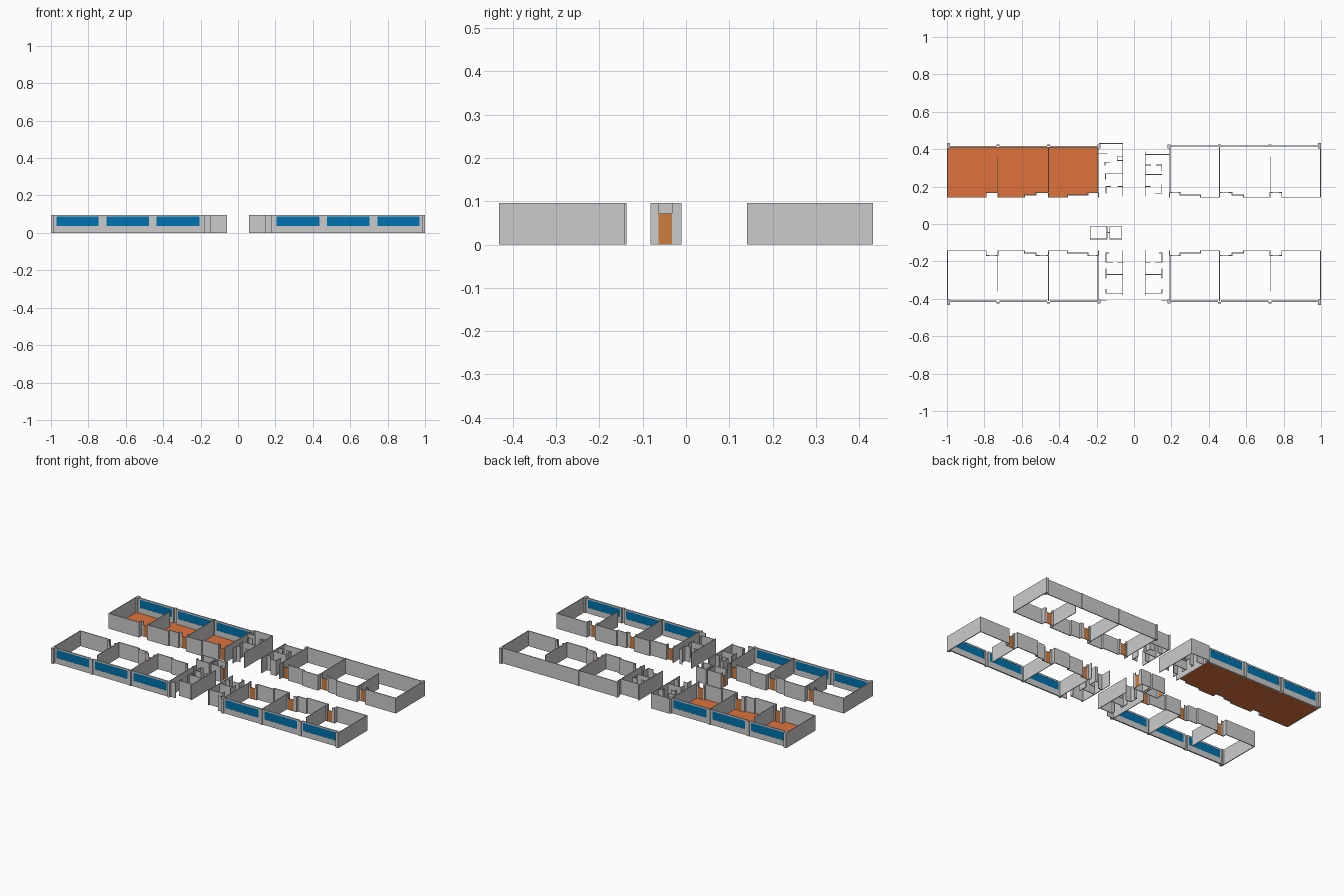
import bpy, bmesh
from mathutils import Vector, Matrix

H, T = 0.096, 0.005          # wall height and thickness


def material(name, color):
    m = bpy.data.materials.new(name)
    m.diffuse_color = color
    return m


BLUE = material("glass_blue", (0.0, 0.17, 0.42, 1))
ORANGE = material("floor_orange", (0.74, 0.17, 0.045, 1))
WOOD = material("door_orange", (0.62, 0.2, 0.05, 1))


def finish(bm, name, mat=None):
    bmesh.ops.recalc_face_normals(bm, faces=bm.faces)
    me = bpy.data.meshes.new(name)
    bm.to_mesh(me)
    bm.free()
    ob = bpy.data.objects.new(name, me)
    bpy.context.collection.objects.link(ob)
    if mat:
        me.materials.append(mat)
    return ob


def add_box(bm, x0, x1, y0, y1, z0=0.0, z1=H):
    c = Vector(((x0 + x1) / 2, (y0 + y1) / 2, (z0 + z1) / 2))
    s = (abs(x1 - x0), abs(y1 - y0), abs(z1 - z0), 1)
    bmesh.ops.create_cube(bm, size=1, matrix=Matrix.Translation(c) @ Matrix.Diagonal(s))


def boxes(name, items, sx=1, sy=1, mat=None):
    bm = bmesh.new()
    for b in items:
        add_box(bm, b[0] * sx, b[1] * sx, b[2] * sy, b[3] * sy, *b[4:])
    return finish(bm, name, mat)


def walls(name, paths, sx=1, sy=1, t=T):
    """Thin upright walls along axis-aligned polylines."""
    h = t / 2
    items = []
    for p in paths:
        for (xa, ya), (xb, yb) in zip(p, p[1:]):
            items.append((min(xa, xb) - h, max(xa, xb) + h,
                          min(ya, yb) - h, max(ya, yb) + h))
    return boxes(name, items, sx, sy)


# Door openings at the back of each alcove
DOORS = [(0.2, 0.24), (0.466, 0.508), (0.738, 0.778)]
# Corridor wall of one wing, stepping in at the alcoves
CORRIDOR = [
    [(0.19, 0.143), (0.19, 0.168), (0.2, 0.168)],
    [(0.24, 0.168), (0.245, 0.168), (0.245, 0.155), (0.355, 0.155), (0.355, 0.143),
     (0.457, 0.143), (0.457, 0.168), (0.466, 0.168)],
    [(0.508, 0.168), (0.525, 0.168), (0.525, 0.155), (0.585, 0.155), (0.585, 0.143),
     (0.728, 0.143), (0.728, 0.168), (0.738, 0.168)],
    [(0.778, 0.168), (0.79, 0.168), (0.79, 0.143), (0.9975, 0.143), (0.9975, 0.42)],
]
PARTITIONS = [[(0.192, 0.168), (0.192, 0.412)], [(0.457, 0.168), (0.457, 0.41)],
              [(0.728, 0.168), (0.728, 0.36)]]
BAYS = [(0.195, 0.45), (0.465, 0.718), (0.735, 0.985)]
PILLARS = [(0.983, 1.0, 0.405, 0.432), (0.18, 0.195, 0.405, 0.425),
           (0.45, 0.465, 0.418, 0.424), (0.718, 0.735, 0.418, 0.424)]


def wing(tag, sx, sy, windows):
    walls(tag + "_corridor_wall", CORRIDOR, sx, sy)
    walls(tag + "_partitions", PARTITIONS, sx, sy, 0.004)
    boxes(tag + "_pillars", PILLARS, sx, sy)
    boxes(tag + "_doors", [(a, b, 0.1665, 0.1695, 0, 0.072) for a, b in DOORS], sx, sy, WOOD)
    if not windows:
        boxes(tag + "_outer_wall", [(0.195, 0.985, 0.415, 0.42)], sx, sy)
        return
    frame, panes = [], []
    for a, b in BAYS:
        l, r = a + 0.011, b - 0.014
        frame += [(a, b, 0.41, 0.418, 0, 0.036), (a, b, 0.41, 0.418, 0.087, H),
                  (a, l, 0.41, 0.418, 0.036, 0.087), (r, b, 0.41, 0.418, 0.036, 0.087)]
        panes.append((l, r, 0.411, 0.417, 0.036, 0.087))
    boxes(tag + "_window_wall", frame, sx, sy)
    boxes(tag + "_window_panes", panes, sx, sy, BLUE)


wing("front_left", -1, -1, True)
wing("front_right", 1, -1, True)
wing("back_left", -1, 1, True)
wing("back_right", 1, 1, False)

# Orange floor of the back left wing, following the corridor wall
outline = [pt for path in CORRIDOR for pt in path][:-1]
outline += [(1.0, 0.412), (0.19, 0.412)]
bm = bmesh.new()
face = bm.faces.new([bm.verts.new((-x, y, 0.001)) for x, y in outline])
finish(bm, "back_left_floor", ORANGE)

# Service rooms between the wings and the central passage
FRONT_ROOMS = [
    [(0.06, 0.14), (0.06, 0.38)], [(0.06, 0.37), (0.15, 0.37), (0.15, 0.35)],
    [(0.06, 0.27), (0.15, 0.27)], [(0.15, 0.29), (0.15, 0.24)],
    [(0.15, 0.2), (0.15, 0.155), (0.135, 0.155)],
    [(0.06, 0.205), (0.085, 0.205)], [(0.115, 0.205), (0.15, 0.205)],
    [(0.15, 0.408), (0.19, 0.408)],
]
walls("front_left_service_rooms", FRONT_ROOMS, -1, -1, 0.004)
walls("front_right_service_rooms", FRONT_ROOMS, 1, -1, 0.004)
walls("back_left_service_rooms", [
    [(0.06, 0.15), (0.06, 0.43), (0.185, 0.43)], [(0.19, 0.375), (0.145, 0.375)],
    [(0.06, 0.34), (0.09, 0.34), (0.09, 0.36), (0.06, 0.36)],
    [(0.155, 0.315), (0.155, 0.33), (0.13, 0.33)],
    [(0.06, 0.268), (0.15, 0.268)], [(0.153, 0.268), (0.153, 0.24)],
    [(0.15, 0.165), (0.15, 0.2), (0.125, 0.2)], [(0.085, 0.2), (0.06, 0.2)],
], -1, 1, 0.004)
walls("back_right_service_rooms", [
    [(0.06, 0.15), (0.06, 0.385)], [(0.06, 0.372), (0.19, 0.372)],
    [(0.06, 0.315), (0.09, 0.315)], [(0.12, 0.315), (0.148, 0.315), (0.148, 0.285)],
    [(0.06, 0.265), (0.148, 0.265)],
    [(0.148, 0.21), (0.148, 0.165), (0.115, 0.165)], [(0.06, 0.2), (0.085, 0.2)],
], 1, 1, 0.004)

# Lift shafts in the middle
walls("lift_shafts", [
    [(-0.234, -0.03), (-0.234, -0.012), (-0.145, -0.012), (-0.145, -0.08),
     (-0.234, -0.08), (-0.234, -0.065)],
    [(-0.065, -0.03), (-0.065, -0.012), (-0.13, -0.012), (-0.13, -0.08),
     (-0.065, -0.08), (-0.065, -0.065)],
    [(-0.145, -0.045), (-0.13, -0.045)],
], t=0.004)
boxes("lift_doors", [(x - 0.0015, x + 0.0015, -0.063, -0.032, 0, 0.072)
                     for x in (-0.234, -0.065)], mat=WOOD)
